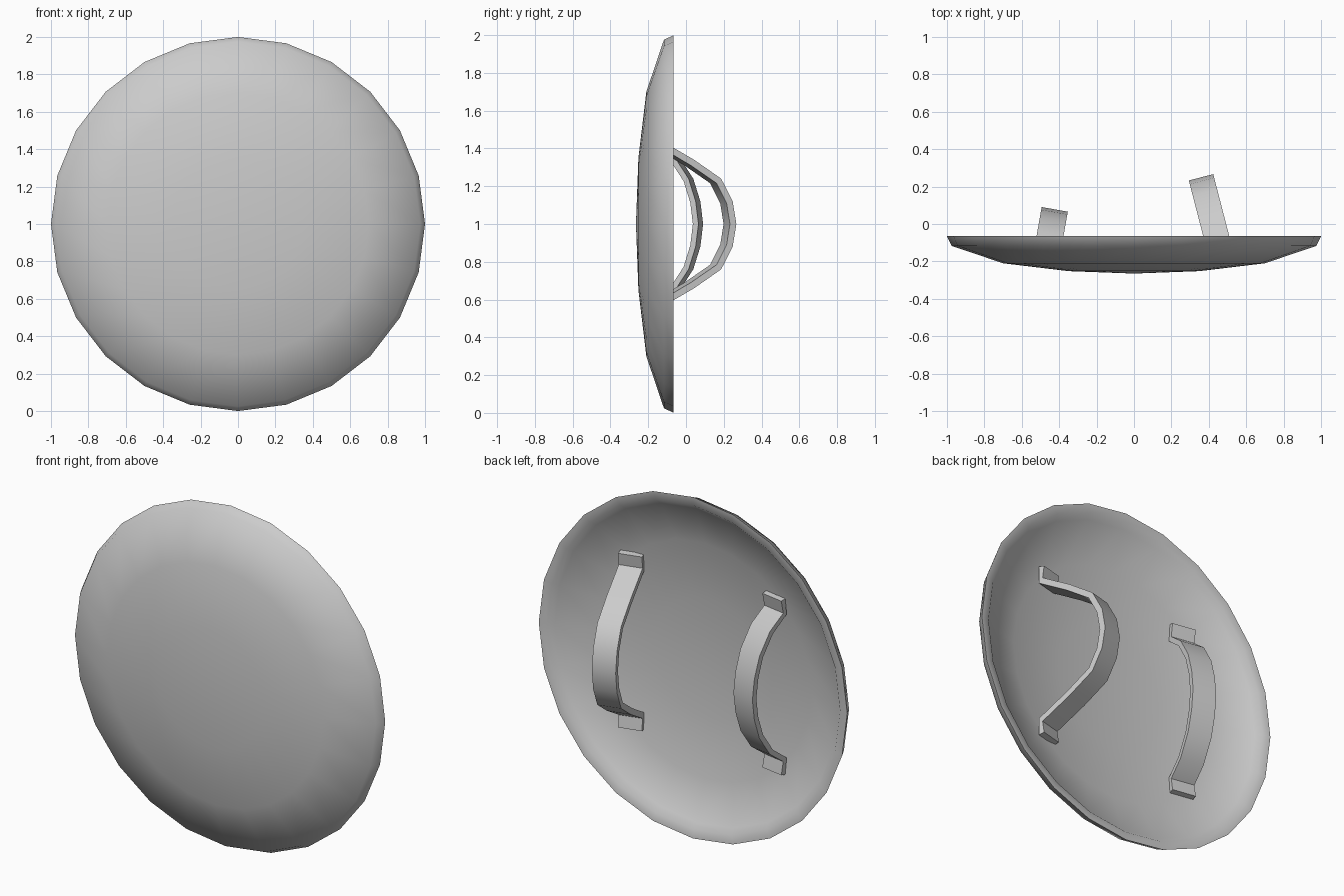
import bpy, bmesh, math
from mathutils import Vector

if "Cube" in bpy.data.objects:
    bpy.data.objects.remove(bpy.data.objects["Cube"])


def finish(name, bm, angle):
    bmesh.ops.remove_doubles(bm, verts=bm.verts, dist=1e-5)
    bmesh.ops.recalc_face_normals(bm, faces=bm.faces)
    mesh = bpy.data.meshes.new(name)
    bm.to_mesh(mesh)
    bm.free()
    ob = bpy.data.objects.new(name, mesh)
    bpy.context.collection.objects.link(ob)
    bpy.ops.object.select_all(action='DESELECT')
    ob.select_set(True)
    bpy.context.view_layer.objects.active = ob
    bpy.ops.object.shade_smooth_by_angle(angle=math.radians(angle))
    return ob


# Shield dish: (radius, y) profile from front centre round the rim to back centre
profile = [(0, -.265), (.35, -.252), (.7, -.21), (.975, -.117), (1, -.065),
           (.95, -.07), (.92, -.10), (.69, -.172), (.35, -.213), (0, -.226)]
bm = bmesh.new()
verts = [bm.verts.new((r, y, 1)) for r, y in profile]
edges = [bm.edges.new(pair) for pair in zip(verts, verts[1:])]
bmesh.ops.spin(bm, geom=verts + edges, cent=(0, 0, 1), axis=(0, 1, 0),
               angle=math.tau, steps=24)
finish("shield_dish", bm, 65)


# Strap handle: flat band swept along an arch, mirrored about z = 1, leaning inward
def handle(name, foot, lean, width, thickness, half):
    path = [Vector((d, -z)) for z, d in reversed(half)] + \
           [Vector((d, z)) for z, d in half[1:]]
    out = Vector((-math.sin(lean), math.cos(lean), 0))
    side = Vector((math.cos(lean), math.sin(lean), 0))
    base = Vector((foot[0], foot[1], 1))
    bm = bmesh.new()
    rings = []
    for i, p in enumerate(path):
        t = (path[min(i + 1, len(path) - 1)] - path[max(i - 1, 0)]).normalized()
        inner = p + Vector((-t.y, t.x)) * thickness
        ring = []
        for q, s in ((p, -.5), (p, .5), (inner, .5), (inner, -.5)):
            ring.append(bm.verts.new(base + out * q.x + side * s * width
                                     + Vector((0, 0, q.y))))
        rings.append(ring)
    for a, b in zip(rings, rings[1:]):
        for k in range(4):
            bm.faces.new((a[k], a[(k + 1) % 4], b[(k + 1) % 4], b[k]))
    bm.faces.new(rings[0])
    bm.faces.new(rings[-1])
    finish(name, bm, 60)


handle("hand_grip", (.463, -.155), math.radians(14.5), .135, .035,
       [(0, .418), (.12, .398), (.24, .335), (.34, .187), (.44, .01), (.51, .02)])
handle("arm_strap", (-.465, -.155), math.radians(-10), .142, .03,
       [(0, .237), (.12, .222), (.24, .184), (.36, .105), (.435, .005), (.51, .02)])
